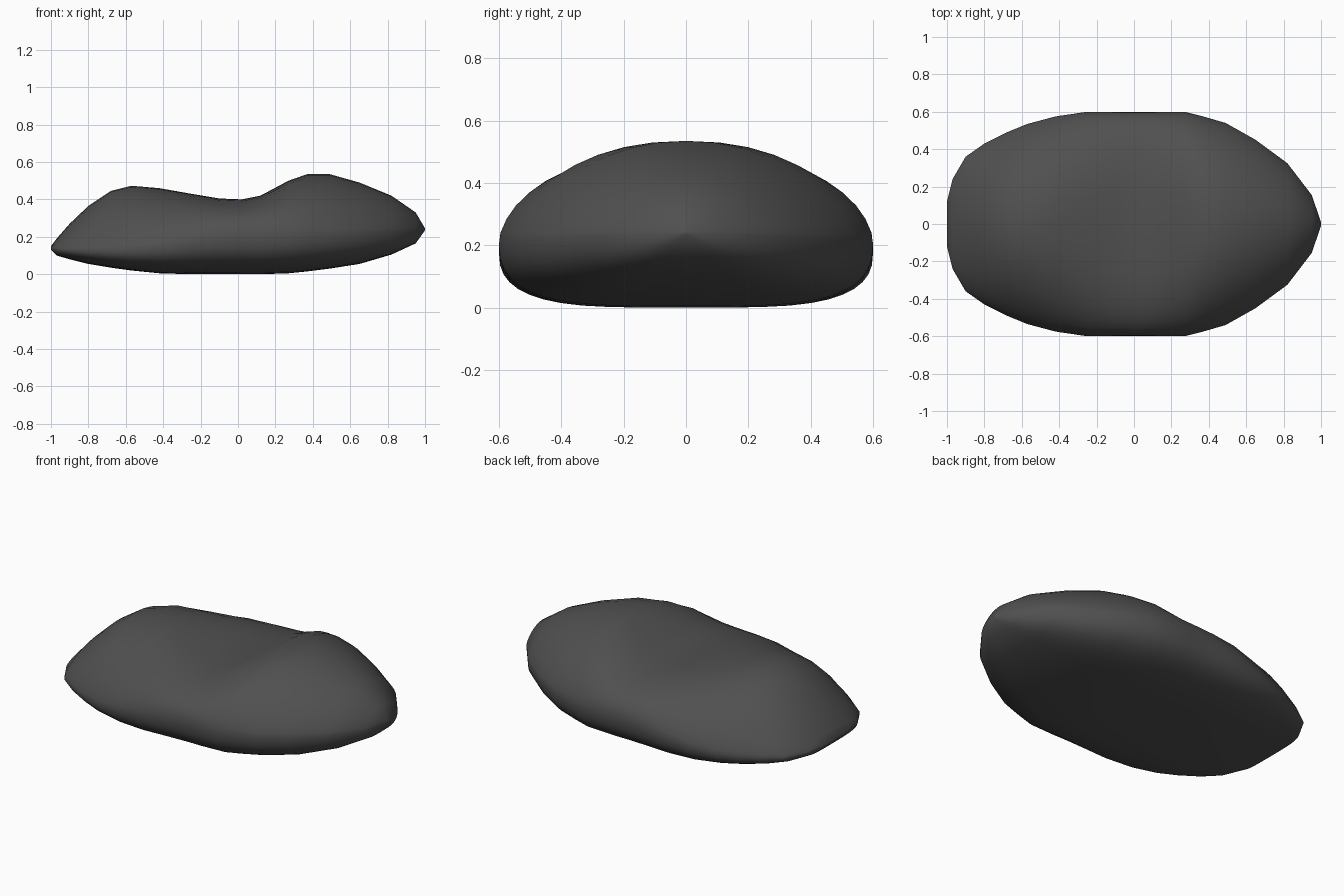
import bpy
import bmesh
import math

cube = bpy.data.objects.get("Cube")
if cube:
    bpy.data.objects.remove(cube, do_unlink=True)


def make_material(name, colour):
    material = bpy.data.materials.new(name)
    material.use_nodes = True
    material.diffuse_color = colour
    shader = material.node_tree.nodes["Principled BSDF"]
    shader.inputs["Base Color"].default_value = colour
    return material


# Cross-sections along the saddle: x, half width, bottom, rim and top heights
STATIONS = [
    (-1, .12, .13, .14, .15),
    (-.97, .24, .1, .135, .19),
    (-.9, .36, .08, .13, .27),
    (-.8, .43, .055, .13, .365),
    (-.68, .49, .035, .13, .445),
    (-.57, .535, .02, .135, .473),
    (-.42, .575, .005, .15, .46),
    (-.25, .6, 0, .175, .43),
    (-.1, .6, 0, .19, .405),
    (.02, .6, 0, .2, .4),
    (.12, .6, 0, .2, .42),
    (.27, .6, .005, .205, .5),
    (.37, .575, .015, .21, .535),
    (.49, .54, .03, .215, .535),
    (.65, .45, .055, .22, .49),
    (.82, .325, .105, .23, .42),
    (.95, .155, .165, .235, .33),
    (1, .01, .235, .24, .245),
]
SIDES = 40


def power(value, exponent):
    return math.copysign(abs(value) ** exponent, value)


def section(x, width, bottom, rim, top):
    """Closed ring: crowned above the rim, flat and full below it."""
    flatness = math.exp(-(x / .3) ** 2)
    points = []
    for i in range(SIDES):
        angle = math.tau * i / SIDES
        c, s = math.cos(angle), math.sin(angle)
        if s >= 0:
            y = width * power(c, 2 / (2 + flatness))
            z = rim + (top - rim) * power(s, 2 / (1.35 + flatness))
        else:
            y = width * power(c, .5)
            z = rim + (bottom - rim) * power(-s, .8)
        points.append((x, y, z))
    return points


# Saddle cushion lofted through the sections
bm = bmesh.new()
rings = [[bm.verts.new(p) for p in section(*row)] for row in STATIONS]
for a, b in zip(rings, rings[1:]):
    for i in range(SIDES):
        j = (i + 1) % SIDES
        bm.faces.new((a[i], a[j], b[j], b[i]))
for ring in (rings[0], rings[-1]):
    bm.faces.new(ring)
bmesh.ops.recalc_face_normals(bm, faces=bm.faces)
for face in bm.faces:
    face.smooth = True
mesh = bpy.data.meshes.new("saddle_cushion")
bm.to_mesh(mesh)
bm.free()
mesh.materials.append(make_material("dark grey", (.08, .08, .08, 1)))
cushion = bpy.data.objects.new("saddle_cushion", mesh)
bpy.context.collection.objects.link(cushion)
